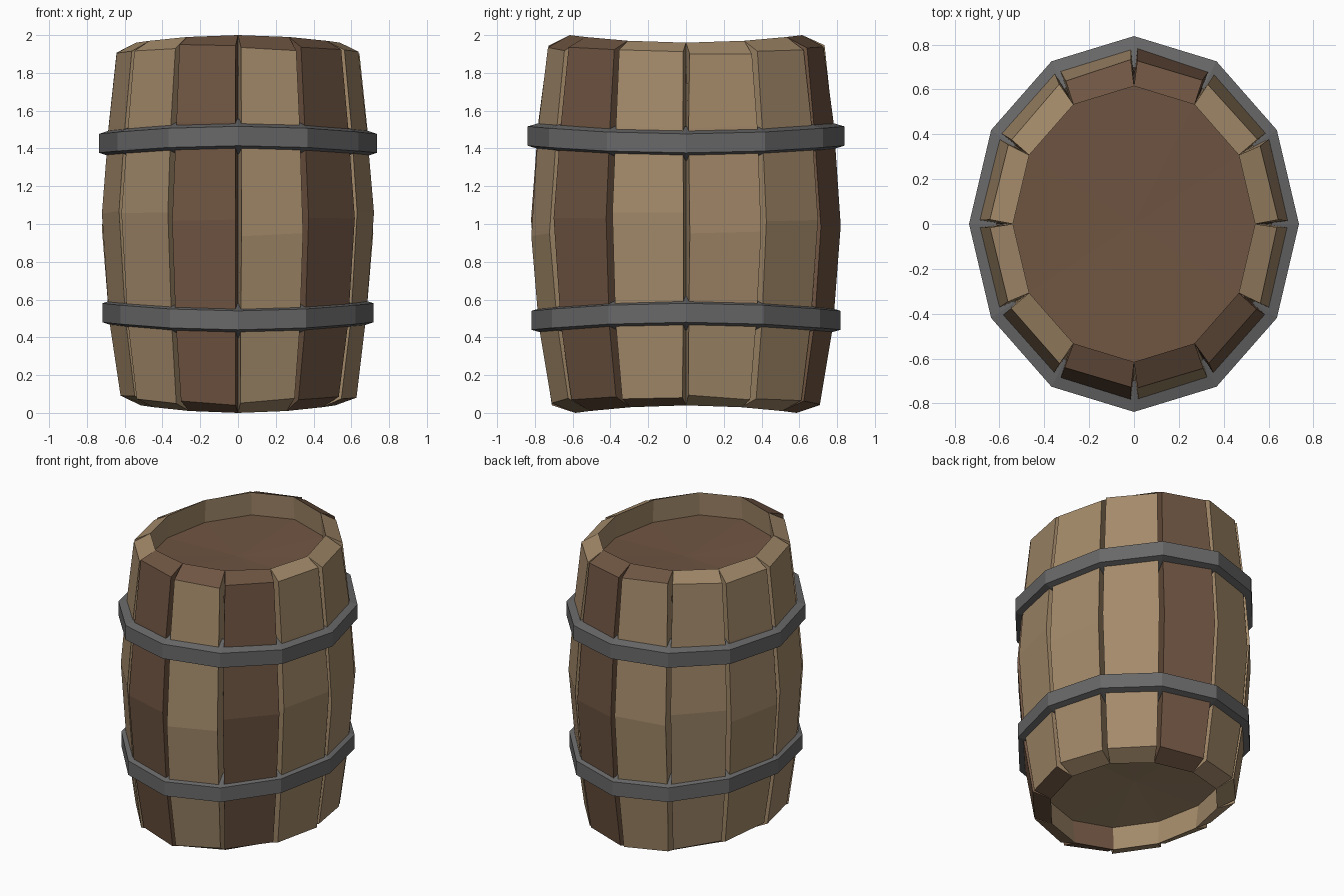
import bpy, bmesh, math, random

if "Cube" in bpy.data.objects:
    bpy.data.objects.remove(bpy.data.objects["Cube"])

random.seed(4)
SIDES = 12
RX, RY = 0.72, 0.82          # half widths of the oval barrel at its belly


def material(name, rgb):
    m = bpy.data.materials.new(name)
    m.diffuse_color = (*rgb, 1)
    m.use_nodes = True
    m.node_tree.nodes["Principled BSDF"].inputs["Base Color"].default_value = m.diffuse_color
    return m


TAN = material("tan_wood", (0.37, 0.255, 0.145))
BROWN = material("dark_brown_wood", (0.158, 0.09, 0.054))
GREY = material("grey_iron", (0.14, 0.14, 0.142))


def point(deg, scale, z):
    """Point on the oval; ends flare away from mid height toward +-y."""
    a = math.radians(deg)
    flare = 0.04 * math.sin(a) ** 2 * max(-1, min(1, (z - 1) / 0.4))
    return (RX * scale * math.cos(a), RY * scale * math.sin(a), z + flare)


def finish(name, bm, mats):
    bmesh.ops.recalc_face_normals(bm, faces=bm.faces)
    me = bpy.data.meshes.new(name)
    bm.to_mesh(me)
    bm.free()
    for m in mats:
        me.materials.append(m)
    ob = bpy.data.objects.new(name, me)
    bpy.context.collection.objects.link(ob)
    return ob


# stave profile: (inner z, outer z, inner scale, outer scale), rising
PROFILE = [(0.04, 0.092, 0.715, 0.868), (0.5, 0.5, 0.79, 0.945),
           (1.0, 1.0, 0.855, 0.998), (1.5, 1.5, 0.8, 0.95),
           (1.96, 1.9, 0.75, 0.89)]
GAP = 1.25                   # degrees trimmed from each outer edge


def stave(k):
    bm = bmesh.new()
    a0, a1 = 360 / SIDES * k, 360 / SIDES * (k + 1)
    dark = k in (2, 8, 10)
    loops = []
    for zi, zo, si, so in PROFILE:
        def j(amount):
            return random.uniform(-amount, amount)
        dz = j(0.08 if zo == 1.0 else 0.012)
        co = [point(a0, si, zi), point(a1, si, zi),
              point(a1 - GAP + j(0.3), so + j(0.005), zo + dz + j(0.01)),
              point(a0 + GAP + j(0.3), so + j(0.005), zo + dz + j(0.01))]
        loops.append([bm.verts.new(c) for c in co])
    for lo, hi in zip(loops, loops[1:]):
        for i in range(4):
            n = (i + 1) % 4
            f = bm.faces.new((lo[i], lo[n], hi[n], hi[i]))
            inside_top = i == 0 and hi is loops[-1]
            f.material_index = int(dark and not inside_top)
    # end grain; some tan staves have a dark end
    bottom = bm.faces.new(loops[0][::-1])
    bottom.material_index = int(dark or k == 11)
    top = bm.faces.new(loops[-1])
    top.material_index = int(dark or k in (3, 9))
    finish(f"stave_{k + 1}", bm, [TAN, BROWN])


for k in range(SIDES):
    stave(k)


# iron hoops: tapered band swept around the oval
def hoop(name, z, scale):
    bm = bmesh.new()
    section = [(scale, z - 0.05), (scale, z + 0.05),
               (scale - 0.17, z + 0.09), (scale - 0.17, z - 0.09)]
    rings = [[bm.verts.new(point(360 / SIDES * k, s, h)) for s, h in section]
             for k in range(SIDES)]
    for k in range(SIDES):
        a, b = rings[k], rings[(k + 1) % SIDES]
        for i in range(4):
            n = (i + 1) % 4
            bm.faces.new((a[i], b[i], b[n], a[n]))
    finish(name, bm, [GREY])


hoop("upper_hoop", 1.427, 1.022)
hoop("lower_hoop", 0.53, 0.998)


# recessed end boards
def end_board(name, z, thick, scale, mat):
    bm = bmesh.new()
    lo, hi = [[bm.verts.new(point(360 / SIDES * k, scale, h))
               for k in range(SIDES)] for h in (z, z + thick)]
    for ring, h in ((lo, z), (hi, z + thick)):
        flare = 0.02 if z > 1 else -0.02
        c = bm.verts.new((0, 0, h + flare))
        for k in range(SIDES):
            bm.faces.new((ring[k], ring[(k + 1) % SIDES], c))
    for k in range(SIDES):
        n = (k + 1) % SIDES
        bm.faces.new((lo[k], lo[n], hi[n], hi[k]))
    finish(name, bm, [mat])


end_board("top_board", 1.745, 0.05, 0.79, BROWN)
end_board("bottom_board", 0.215, 0.05, 0.76, TAN)
